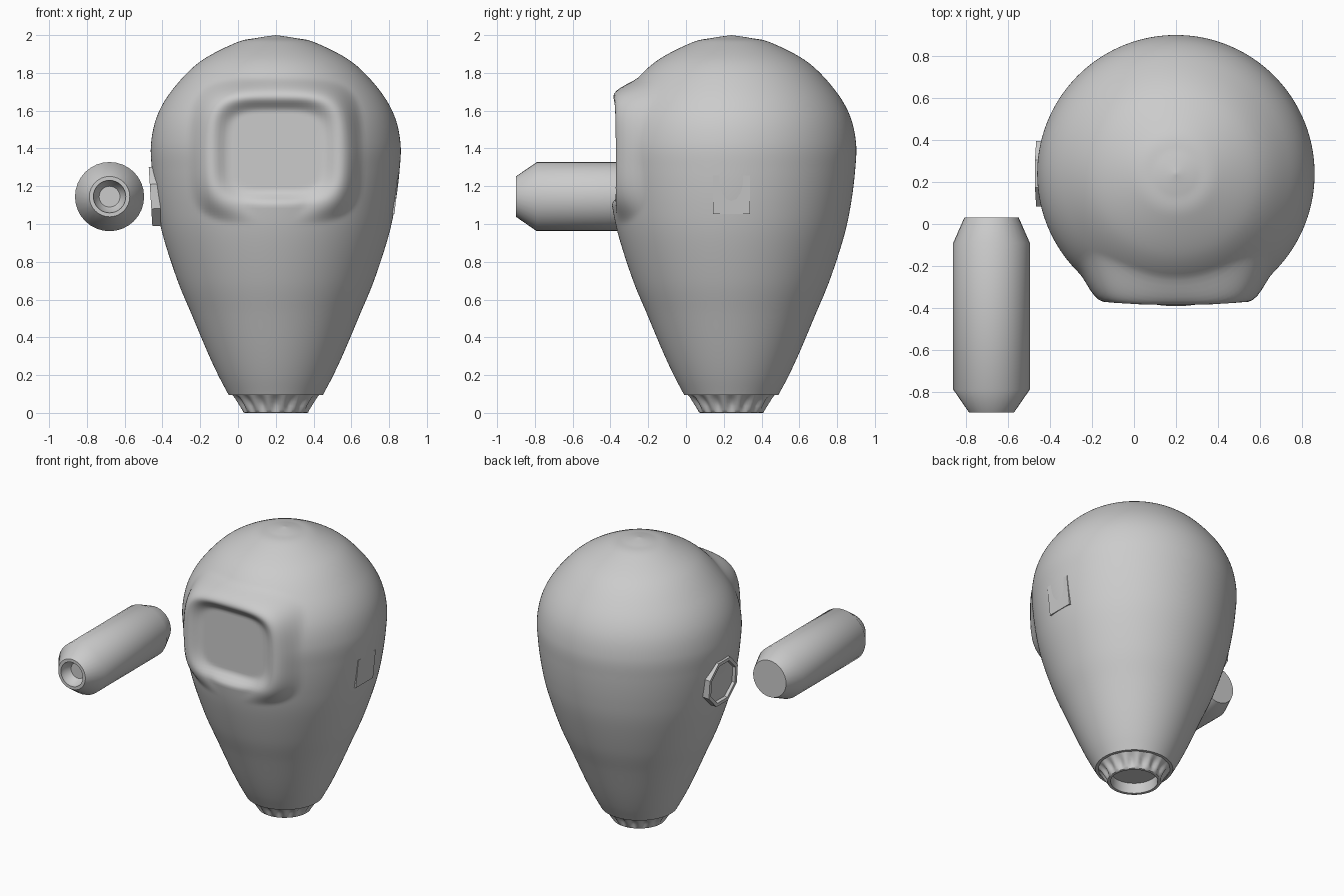
import bpy, bmesh, math
from mathutils import Vector, Matrix

if "Cube" in bpy.data.objects:
    bpy.data.objects.remove(bpy.data.objects["Cube"])

CX, CY = 0.20, 0.24


def finish(name, bm, angle=30):
    bmesh.ops.remove_doubles(bm, verts=bm.verts, dist=1e-5)
    bmesh.ops.recalc_face_normals(bm, faces=bm.faces)
    me = bpy.data.meshes.new(name)
    bm.to_mesh(me)
    bm.free()
    ob = bpy.data.objects.new(name, me)
    bpy.context.collection.objects.link(ob)
    bpy.ops.object.select_all(action='DESELECT')
    bpy.context.view_layer.objects.active = ob
    ob.select_set(True)
    bpy.ops.object.shade_smooth_by_angle(angle=math.radians(angle))
    return ob


def lathe(profile, n, shape=None, phase=0.0):
    """Revolve (radius, height) points around z; shape(angle, row) scales the radius."""
    bm = bmesh.new()
    rows = []
    for j, (r, z) in enumerate(profile):
        row = []
        for i in range(n):
            a = 2 * math.pi * i / n + phase
            k = shape(a, j) if shape else 1
            row.append(bm.verts.new((r * k * math.cos(a), r * k * math.sin(a), z)))
        rows.append(row)
    for lo, hi in zip(rows, rows[1:]):
        for i in range(n):
            m = (i + 1) % n
            bm.faces.new((lo[i], lo[m], hi[m], hi[i]))
    return bm


def spline(pts, steps):
    """Catmull-Rom curve through the profile points."""
    p = [Vector(q) for q in pts]
    p = [2 * p[0] - p[1]] + p + [2 * p[-1] - p[-2]]
    out = []
    for a, b, c, d in zip(p, p[1:], p[2:], p[3:]):
        for s in range(steps):
            t = s / steps
            out.append(0.5 * (2 * b + (c - a) * t + (2 * a - 5 * b + 4 * c - d) * t * t
                              + (3 * b - a - 3 * c + d) * t ** 3))
    return out + [p[-2]]


def smooth(t):
    t = max(0.0, min(1.0, t))
    return t * t * (3 - 2 * t)


# Egg-shaped body, with a raised-rim window hollow pressed into the front
outline = [(0.25, 0.096), (0.305, 0.20), (0.365, 0.33), (0.445, 0.52), (0.52, 0.70),
           (0.595, 0.93), (0.632, 1.10), (0.655, 1.28), (0.66, 1.43), (0.625, 1.58),
           (0.54, 1.72), (0.40, 1.86), (0.21, 1.96), (0.10, 1.985), (0, 2.0)]
bm = lathe([(0.20, 0.096)] + spline(outline, 10), 160)
for v in bm.verts:
    v.co += Vector((CX, CY, 0))
    if v.co.y > 0.05:
        continue
    u, w = (v.co.x - CX) / 0.335, (v.co.z - 1.385) / 0.285
    q = (u ** 4 + w ** 4) ** 0.25
    rim = min(v.co.y, -0.372 - 0.013 * max(w, 0) * smooth(1.3 - abs(u)))
    if q >= 1:
        t = smooth((q - 1) / 0.38)
        v.co.y = rim * (1 - t) + v.co.y * t
    else:
        t = smooth((1 - q) / 0.27)
        v.co.y = rim * (1 - t) - 0.335 * t
finish("body", bm, 50)

# Scalloped foot ring with a shallow hollow underneath
foot = [(0.235, 0.10), (0.222, 0.08), (0.208, 0.058), (0.194, 0.036), (0.182, 0.018),
        (0.172, 0.003), (0.165, 0.0), (0.152, 0.003), (0.148, 0.075), (0, 0.075)]
dent = [0, 0.06, 0.10, 0.09, 0.04, 0, 0, 0, 0, 0]
bm = lathe(foot, 128, lambda a, j: 1 - dent[j] * (0.5 + 0.5 * math.cos(16 * a)))
bmesh.ops.translate(bm, verts=bm.verts, vec=(CX, CY, 0))
finish("foot_ring", bm, 40)

# Side barrel with a stepped muzzle, lying along y
barrel = [(0, -0.83), (0.055, -0.83), (0.082, -0.87), (0.086, -0.9), (0.107, -0.9),
          (0.183, -0.79), (0.183, -0.09), (0.13, 0.03), (0, 0.03)]
bm = lathe(barrel, 32)
bmesh.ops.transform(bm, verts=bm.verts, matrix=Matrix.Translation((-0.68, 0, 1.145))
                    @ Matrix.Rotation(math.radians(-90), 4, 'X'))
finish("barrel", bm, 40)

# Octagonal socket frame on the barrel side of the body
socket = [(0.17, -0.05), (0.17, 0.0), (0.145, 0.0), (0.14, -0.02), (0, -0.02)]
bm = lathe(socket, 8, phase=math.pi / 8)
bmesh.ops.transform(bm, verts=bm.verts, matrix=Matrix.Translation((-0.463, CY, 1.145))
                    @ Matrix.Rotation(math.radians(-93.5), 4, 'Y'))
finish("barrel_socket", bm)

# Flush square patch on the opposite side
bm = bmesh.new()
bmesh.ops.create_cube(bm, size=1)
bmesh.ops.transform(bm, verts=bm.verts, matrix=Matrix.Translation((0.827, CY, 1.155))
                    @ Matrix.Rotation(math.radians(6), 4, 'Y')
                    @ Matrix.Diagonal((0.024, 0.195, 0.205, 1)))
finish("side_patch", bm)
